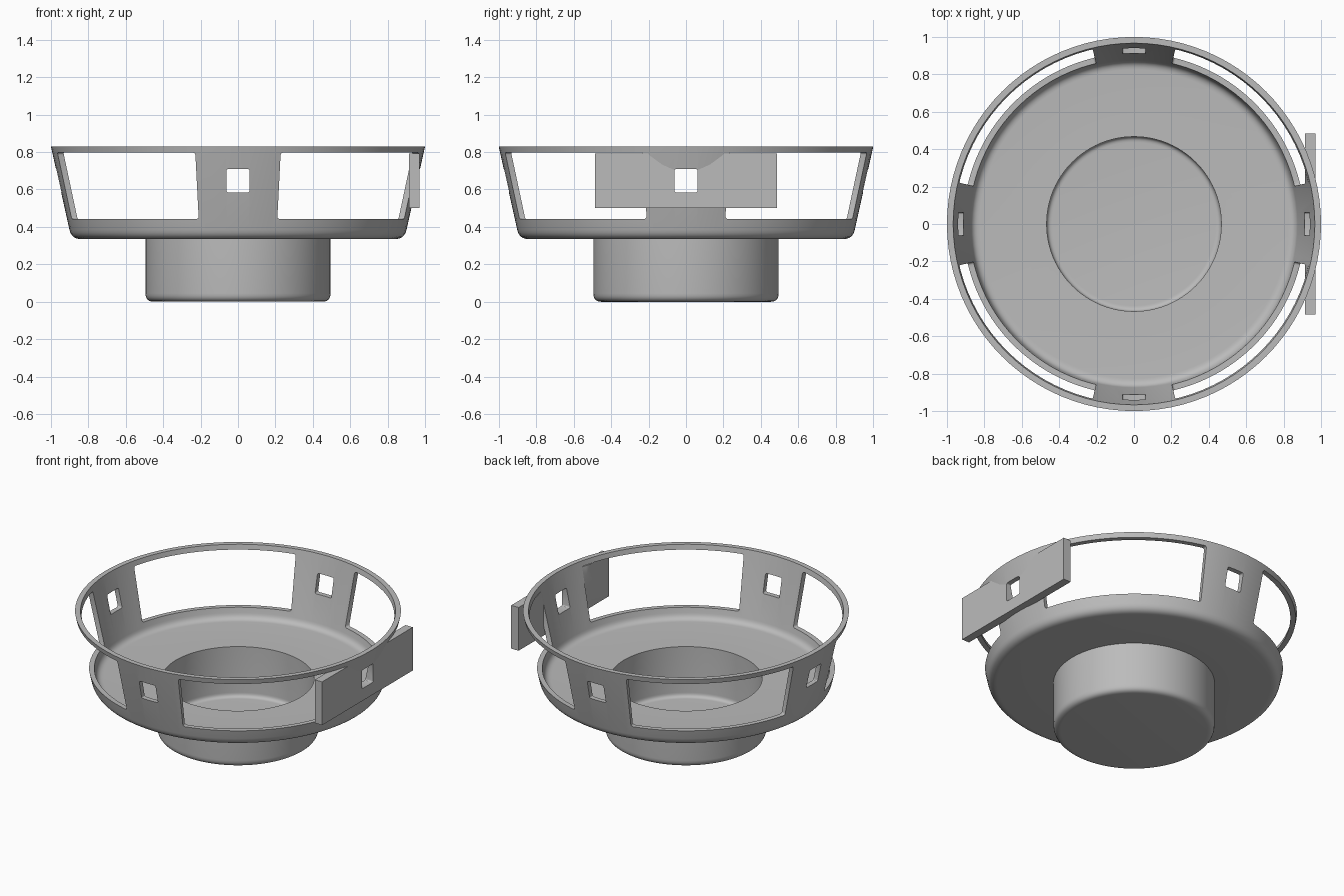
import bpy
import bmesh
from math import cos, sin, tau, radians
from mathutils import Vector, Matrix

cube = bpy.data.objects.get("Cube")
if cube:
    bpy.data.objects.remove(cube, do_unlink=True)

grey = bpy.data.materials.new("mid grey")
grey.use_nodes = True
colour = (0.5, 0.5, 0.5, 1)
grey.diffuse_color = colour
grey.node_tree.nodes["Principled BSDF"].inputs["Base Color"].default_value = colour


def make_object(name, bm, helper=False):
    bmesh.ops.recalc_face_normals(bm, faces=bm.faces)
    mesh = bpy.data.meshes.new(name)
    bm.to_mesh(mesh)
    bm.free()
    obj = bpy.data.objects.new(name, mesh)
    bpy.context.collection.objects.link(obj)
    mesh.materials.append(grey)
    obj.hide_render = helper
    return obj


def rounded(corners, steps=6):
    """Profile points from (radius, height, rounding) corners."""
    points = []
    for i, (r, z, size) in enumerate(corners):
        p = Vector((r, 0, z))
        if not size:
            points.append(p)
            continue
        ends = [Vector((c[0], 0, c[1])) for c in (corners[i - 1], corners[i + 1])]
        a, b = [p + (e - p).normalized() * size for e in ends]
        for k in range(steps + 1):
            t = k / steps
            points.append(a * (1 - t) ** 2 + p * 2 * t * (1 - t) + b * t ** 2)
    return points


def lathe(name, corners, helper=False):
    bm = bmesh.new()
    verts = [bm.verts.new(p) for p in rounded(corners)]
    edges = [bm.edges.new(pair) for pair in zip(verts, verts[1:])]
    bmesh.ops.spin(bm, geom=verts + edges, cent=(0, 0, 0), axis=(0, 0, 1),
                   angle=tau, steps=96, use_merge=True)
    bmesh.ops.remove_doubles(bm, verts=bm.verts, dist=0.0001)
    return make_object(name, bm, helper)


def prism(bm, plan, low, high, turn=0, rounding=0):
    """Extrude a plan outline between two heights, turned about z."""
    part = bmesh.new()
    base = part.faces.new([part.verts.new((x, y, low)) for x, y in plan])
    top = bmesh.ops.extrude_face_region(part, geom=[base])["geom"]
    bmesh.ops.translate(part, vec=(0, 0, high - low),
                        verts=[v for v in top if isinstance(v, bmesh.types.BMVert)])
    bmesh.ops.recalc_face_normals(part, faces=part.faces)
    if rounding:
        bmesh.ops.bevel(part, geom=part.edges[:], offset=rounding, segments=3,
                        profile=0.5, affect='EDGES')
    part.transform(Matrix.Rotation(turn, 4, 'Z'))
    temp = bpy.data.meshes.new("temp")
    part.to_mesh(temp)
    part.free()
    bm.from_mesh(temp)
    bpy.data.meshes.remove(temp)


def cut(obj, cutter):
    mod = obj.modifiers.new("cut", 'BOOLEAN')
    mod.operation = 'DIFFERENCE'
    mod.solver = 'EXACT'
    mod.object = cutter
    bpy.context.view_layer.objects.active = obj
    bpy.ops.object.modifier_apply(modifier=mod.name)


def rect(x0, x1, half):
    return [(x0, -half), (x1, -half), (x1, half), (x0, half)]


# Stepped bowl with a cup below and a flared wall
bowl = lathe("stepped_bowl", [
    (0, 0, 0), (0.495, 0, 0.045), (0.495, 0.335, 0), (0.89, 0.335, 0.05),
    (1.0, 0.83, 0), (0.967, 0.83, 0), (0.866, 0.37, 0.04),
    (0.467, 0.37, 0), (0.467, 0.03, 0.03), (0, 0.03, 0)])

# Four wide windows between the pillars
half = radians(31.7)
sector = [(r * cos(a), r * sin(a)) for r, a in
          ((0.6, -half), (1.5, -half), (1.5, half), (0.6, half))]
bm = bmesh.new()
for i in range(4):
    prism(bm, sector, 0.443, 0.797, tau * (i + 0.5) / 4, 0.012)
windows = make_object("window_cutter", bm, helper=True)

# Square hole in each pillar
bm = bmesh.new()
for i in range(4):
    prism(bm, rect(0.6, 1.3, 0.061), 0.583, 0.71, tau * i / 4, 0.01)
holes = make_object("hole_cutter", bm, helper=True)

# Flat plate on the left pillar, trimmed to the inside of the wall
bm = bmesh.new()
prism(bm, rect(0.915, 0.97, 0.485), 0.5, 0.793)
plate = make_object("side_plate", bm)
inside = lathe("inside_cutter", [
    (0, 0.37, 0), (0.866, 0.37, 0), (0.98, 0.889, 0), (0, 0.889, 0)], helper=True)

cut(bowl, windows)
cut(bowl, holes)
cut(plate, inside)
cut(plate, holes)
for helper in (windows, holes, inside):
    bpy.data.objects.remove(helper, do_unlink=True)

# Smooth the round surfaces, keep the rims crisp
bpy.ops.object.select_all(action='DESELECT')
for obj in (bowl, plate):
    obj.select_set(True)
bpy.context.view_layer.objects.active = bowl
bpy.ops.object.shade_smooth_by_angle(angle=radians(30))
